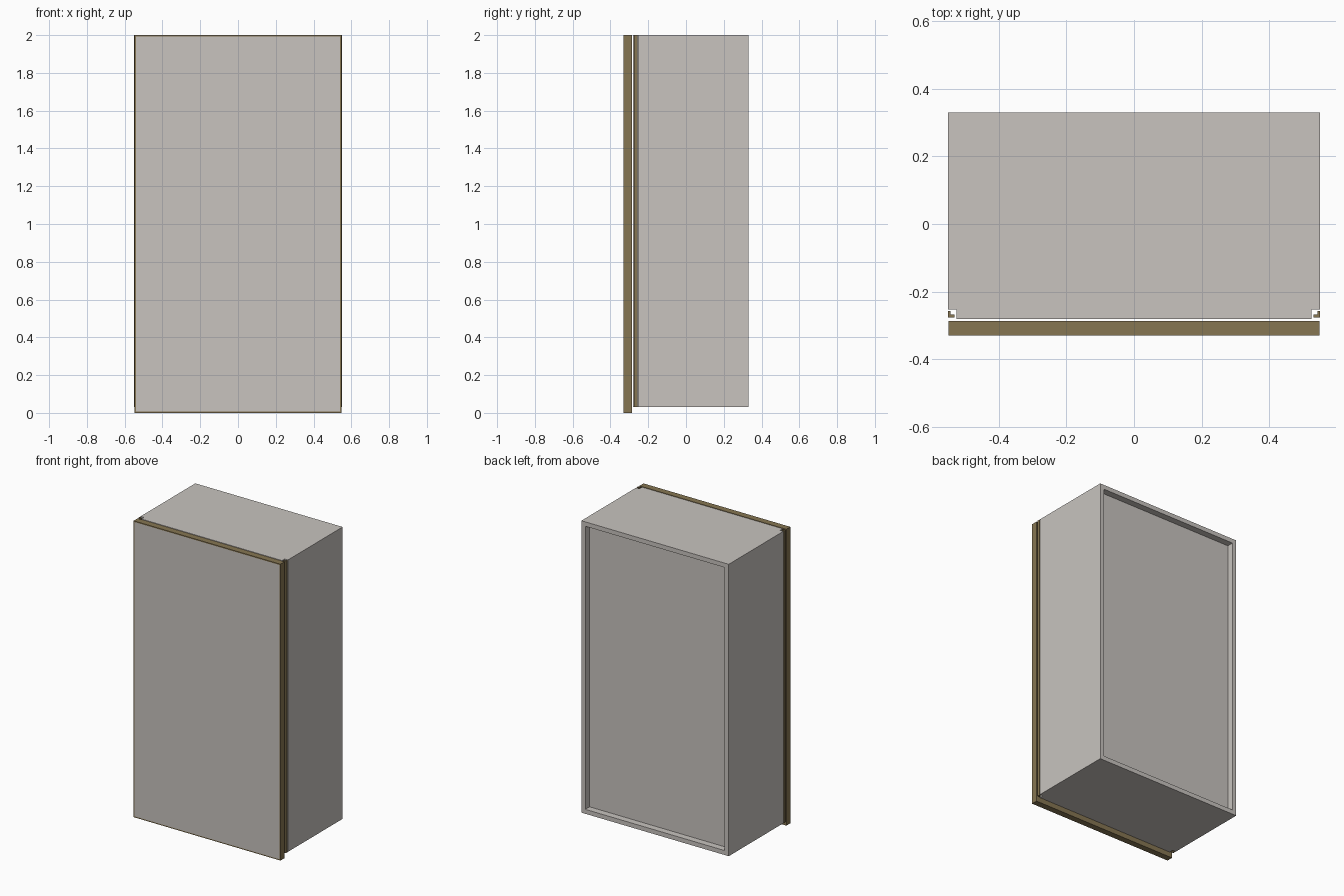
import bpy, bmesh

if "Cube" in bpy.data.objects:
    bpy.data.objects.remove(bpy.data.objects["Cube"])


def material(name, rgb):
    m = bpy.data.materials.new(name)
    m.diffuse_color = (*rgb, 1)
    m.use_nodes = True
    m.node_tree.nodes["Principled BSDF"].inputs["Base Color"].default_value = m.diffuse_color
    return m


GREY = material("warm light grey", (0.58, 0.55, 0.52))
BROWN = material("olive brown", (0.24, 0.18, 0.085))


def finish(bm, name, *mats):
    bmesh.ops.recalc_face_normals(bm, faces=bm.faces)
    mesh = bpy.data.meshes.new(name)
    bm.to_mesh(mesh)
    bm.free()
    for m in mats:
        mesh.materials.append(m)
    ob = bpy.data.objects.new(name, mesh)
    bpy.context.collection.objects.link(ob)
    return ob


def prism(name, profile, z0, z1, mat):
    """Vertical extrusion of an xy outline."""
    bm = bmesh.new()
    face = bm.faces.new([bm.verts.new((x, y, z0)) for x, y in profile])
    top = bmesh.ops.extrude_face_region(bm, geom=[face])["geom"]
    bmesh.ops.translate(bm, vec=(0, 0, z1 - z0),
                        verts=[v for v in top if isinstance(v, bmesh.types.BMVert)])
    return finish(bm, name, mat)


def box(name, x0, x1, y0, y1, z0, z1, mat):
    return prism(name, [(x0, y0), (x1, y0), (x1, y1), (x0, y1)], z0, z1, mat)


W, BACK, BASE, TOP = 0.55, 0.33, 0.03, 2.0
FRONT, NOTCH_Y, NOTCH_X = -0.281, -0.253, 0.525

# Cabinet shell: side, top and bottom boards, open at the rear
for name, s in (("left_side", -1), ("right_side", 1)):
    box(name, *sorted((s * W, s * (W - 0.03))), NOTCH_Y, BACK, BASE, TOP, GREY)
for name, z0, z1 in (("bottom_board", BASE, BASE + 0.03), ("top_board", TOP - 0.03, TOP)):
    box(name, -W + 0.03, W - 0.03, NOTCH_Y, BACK, z0, z1, GREY)

# Front rim between the corner notches, and the recessed rear panel
box("front_rim", -NOTCH_X, NOTCH_X, FRONT, NOTCH_Y, BASE, TOP, GREY)
box("rear_panel", -W + 0.03, W - 0.03, BACK - 0.06, BACK - 0.045, BASE + 0.03, TOP - 0.03, GREY)

# L-shaped trim standing in each front corner notch
for name, s in (("left_corner_trim", -1), ("right_corner_trim", 1)):
    prism(name, [(s * x, y) for x, y in
                 ((0.55, -0.276), (0.55, -0.257), (0.543, -0.257),
                  (0.543, -0.268), (0.531, -0.268), (0.531, -0.276))], BASE, TOP, BROWN)

# Door slab with brown edges and a grey face set into the front
bm = bmesh.new()
bmesh.ops.create_cube(bm, size=1)
for v in bm.verts:
    v.co = (v.co.x * 1.096, -0.3085 + v.co.y * 0.043, 1 + v.co.z * 2)
front = [f for f in bm.faces if f.normal.y < -0.9]
bmesh.ops.inset_region(bm, faces=front, thickness=0.01, depth=0)
front[0].material_index = 1
finish(bm, "door", BROWN, GREY)
